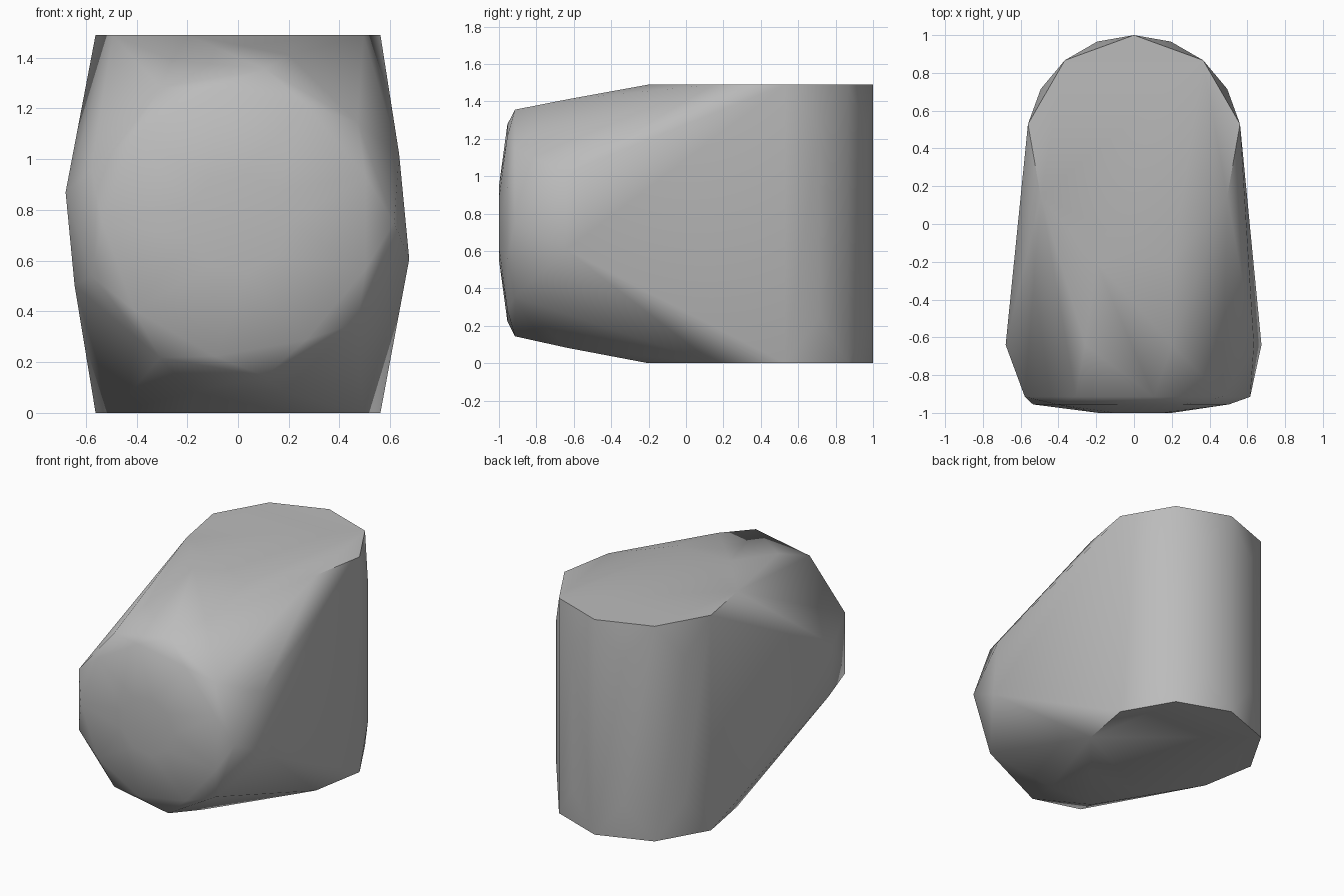
import bpy
import bmesh
from math import sin, cos, radians

cube = bpy.data.objects.get("Cube")
if cube:
    bpy.data.objects.remove(cube, do_unlink=True)

HEIGHT = 1.49
SIDES = 9
STEP = 360 / SIDES


def nine_sided(start):
    return [start + STEP * i for i in range(SIDES)]


def upright_ring(z, radius, angles):
    """Ring around the vertical axis of the rear column."""
    return [(radius * cos(radians(a)), 0.43 + radius * sin(radians(a)), z) for a in angles]


def facing_ring(y, radius, angles):
    """Ring around the front-to-back axis of the nose."""
    return [(radius * cos(radians(a)), y, 0.75 + radius * sin(radians(a))) for a in angles]


points = []

# Rear column: flat rims and turned inner rings
for z in (0, HEIGHT):
    points += upright_ring(z, 0.57, nine_sided(90))
    points += [(x, -0.2, z) for x in (-0.2, 0.2)]
for z in (0.25, 1.25):
    points += upright_ring(z, 0.57, nine_sided(-90))

# Broad, slightly irregular shoulder of the nose
points += facing_ring(-0.64, 0.69, [-12, 23, 73, 112, 170, 201, 255, 285])

# Front rim and shallow domed cap
points += facing_ring(-0.915, 0.615, nine_sided(0))
points += facing_ring(-0.955, 0.535, nine_sided(20))
points += facing_ring(-1.0, 0.2, nine_sided(0))

# Wrap the rings in one closed shell
bm = bmesh.new()
for p in points:
    bm.verts.new(p)
bmesh.ops.convex_hull(bm, input=bm.verts[:])
loose = [v for v in bm.verts if not v.link_faces]
bmesh.ops.delete(bm, geom=loose, context="VERTS")
bmesh.ops.dissolve_limit(bm, angle_limit=radians(0.5), verts=bm.verts[:], edges=bm.edges[:])
bmesh.ops.recalc_face_normals(bm, faces=bm.faces[:])

mesh = bpy.data.meshes.new("hull_body")
bm.to_mesh(mesh)
bm.free()
body = bpy.data.objects.new("hull_body", mesh)
bpy.context.collection.objects.link(body)

# Plain grey material
grey = bpy.data.materials.new("plain_grey")
grey.use_nodes = True
colour = (0.5, 0.5, 0.5, 1)
grey.diffuse_color = colour
grey.node_tree.nodes["Principled BSDF"].inputs["Base Color"].default_value = colour
mesh.materials.append(grey)

# Soft sides with crisp rims
bpy.ops.object.select_all(action="DESELECT")
body.select_set(True)
bpy.context.view_layer.objects.active = body
bpy.ops.object.shade_smooth_by_angle(angle=radians(35))
